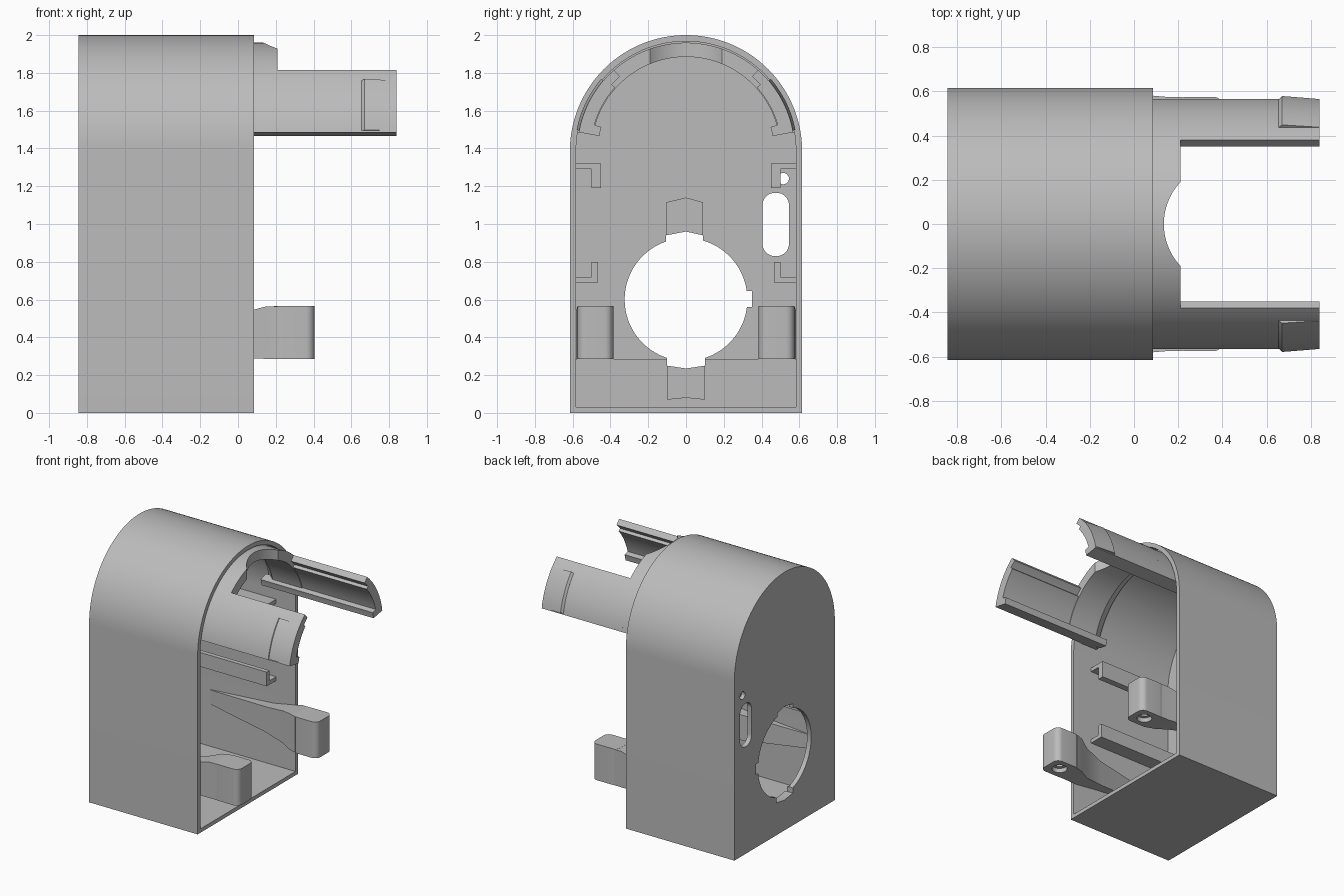
import bpy, bmesh
from math import sin, cos, pi, radians

if "Cube" in bpy.data.objects:
    bpy.data.objects.remove(bpy.data.objects["Cube"], do_unlink=True)

grey = bpy.data.materials.new("plain grey")
grey.use_nodes = True
grey.diffuse_color = (0.5, 0.5, 0.5, 1)
grey.node_tree.nodes["Principled BSDF"].inputs["Base Color"].default_value = (0.5, 0.5, 0.5, 1)


def loft(name, rings):
    """Closed solid through rings of matching 3D points."""
    bm = bmesh.new()
    loops = [[bm.verts.new(p) for p in ring] for ring in rings]
    n = len(loops[0])
    for a, b in zip(loops, loops[1:]):
        for i in range(n):
            j = (i + 1) % n
            bm.faces.new((a[i], a[j], b[j], b[i]))
    bm.faces.new(loops[0])
    bm.faces.new(loops[-1])
    bmesh.ops.recalc_face_normals(bm, faces=bm.faces)
    mesh = bpy.data.meshes.new(name)
    bm.to_mesh(mesh)
    bm.free()
    mesh.materials.append(grey)
    ob = bpy.data.objects.new(name, mesh)
    bpy.context.collection.objects.link(ob)
    return ob


def prism_x(name, yz, x0, x1):
    return loft(name, [[(x, y, z) for y, z in yz] for x in (x0, x1)])


def prism_z(name, xy, z0, z1):
    return loft(name, [[(x, y, z) for x, y in xy] for z in (z0, z1)])


def rect(a0, a1, b0, b1):
    return [(a0, b0), (a1, b0), (a1, b1), (a0, b1)]


def rounded(a0, a1, b0, b1, r, n=8):
    pts = []
    corners = [(a1 - r, b1 - r), (a0 + r, b1 - r), (a0 + r, b0 + r), (a1 - r, b0 + r)]
    for k, (ca, cb) in enumerate(corners):
        for i in range(n + 1):
            t = (k + i / n) * pi / 2
            pts.append((ca + r * cos(t), cb + r * sin(t)))
    return pts


def circle(a, b, r, n=48):
    return [(a + r * cos(2 * pi * i / n), b + r * sin(2 * pi * i / n)) for i in range(n)]


SPRING = 1.385  # height of the arch centre


def arch(r, floor, n=64):
    return [(-r, floor), (r, floor)] + [
        (r * cos(pi * i / n), SPRING + r * sin(pi * i / n)) for i in range(n + 1)]


def sector(name, a0, a1, stations, side=1, n=24):
    """Curved strip round the arch axis; stations are (x, inner r, outer r)."""
    angles = [radians(a0 + (a1 - a0) * i / n) for i in range(n + 1)]
    rings = []
    for x, ri, ro in stations:
        rim = [(ro, t) for t in angles] + [(ri, t) for t in reversed(angles)]
        rings.append([(x, side * r * cos(t), SPRING + r * sin(t)) for r, t in rim])
    return loft(name, rings)


def cut(ob, *cutters):
    bpy.context.view_layer.objects.active = ob
    for c in cutters:
        c.hide_render = True
        mod = ob.modifiers.new("cut", 'BOOLEAN')
        mod.operation = 'DIFFERENCE'
        mod.solver = 'EXACT'
        mod.object = c
        bpy.ops.object.modifier_apply(modifier=mod.name)
        bpy.data.objects.remove(c, do_unlink=True)


BACK, WALL, OPEN = -0.845, -0.81, 0.085


def port_cutters():
    """Round port with its three key notches."""
    return [prism_x("cutter", p, -1, -0.7) for p in (
        circle(0, 0.6, 0.325, 72),
        [(-0.105, 0.7), (0.09, 0.7), (0.09, 0.94), (0, 0.96), (-0.105, 0.94)],
        [(-0.1, 0.5), (0.1, 0.5), (0.1, 0.25), (0, 0.235), (-0.1, 0.25)],
        rect(0.2, 0.35, 0.56, 0.645))]


# Arched housing, open at one end
housing = prism_x("housing", arch(0.615, 0), BACK, OPEN)
cut(housing, prism_x("cutter", arch(0.582, 0.03), WALL, 0.3), *port_cutters(),
    prism_x("cutter", rounded(0.405, 0.545, 0.83, 1.165, 0.065), -1, -0.7),
    prism_x("cutter", circle(0.515, 1.24, 0.03, 24), -1, -0.7))

# Thickened lower panel and key pads on the end wall
panel = prism_x("lower_wall_panel", rect(-0.583, 0.583, 0.025, 0.285), WALL - 0.005, WALL + 0.015)
cut(panel, *port_cutters())
prism_x("upper_key_pad", [(-0.105, 0.94), (0, 0.96), (0.09, 0.94), (0.09, 1.115),
                          (0, 1.14), (-0.105, 1.115)], WALL - 0.005, WALL + 0.03)
prism_x("lower_key_pad", [(-0.1, 0.25), (0, 0.235), (0.1, 0.25), (0.1, 0.07),
                          (0, 0.08), (-0.1, 0.07)], WALL - 0.005, WALL + 0.03)

# Collar inside the arch, scalloped at the crown
collar = sector("collar", 10, 170, [(-0.12, 0.56, 0.575), (-0.04, 0.5, 0.575), (0.21, 0.5, 0.575)], n=72)
cut(collar, prism_z("cutter", circle(0.413, 0, 0.278, 72), 1.7, 2.2))
sector("collar_root", 10, 170, [(-0.12, 0.56, 0.59), (0.03, 0.56, 0.59)], n=72)

for side, label in ((1, "rear"), (-1, "front")):
    # Curved snap arm with lower lip and ramped catch
    sector(label + "_snap_arm", 10, 48.5, [(0.15, 0.528, 0.575), (0.84, 0.528, 0.575)], side)
    sector(label + "_arm_rib", 16, 42, [(0.15, 0.505, 0.53), (0.84, 0.505, 0.53)], side)
    sector(label + "_arm_lip", 10, 16, [(-0.12, 0.466, 0.535), (0.84, 0.466, 0.535)], side, 4)
    sector(label + "_arm_catch", 11, 40.5, [(0.655, 0.56, 0.575), (0.67, 0.56, 0.59),
                                            (0.84, 0.56, 0.576)], side)

    # Corner guide rails
    upper = [(0.59, 1.32), (0.45, 1.32), (0.45, 1.19), (0.5, 1.19), (0.5, 1.29), (0.59, 1.29)]
    lower = [(0.59, 0.69), (0.465, 0.69), (0.465, 0.8), (0.5, 0.8), (0.5, 0.72), (0.59, 0.72)]
    for tag, shape in (("upper", upper), ("lower", lower)):
        prism_x(f"{label}_{tag}_rail", [(side * y, z) for y, z in shape], WALL - 0.005, -0.08)

    # Tapered screw arm growing out of the side wall
    rings = []
    for x, yi, yo, z0, z1 in ((-0.64, 0.575, 0.59, 0.36, 0.47), (-0.1, 0.5, 0.59, 0.31, 0.51),
                              (0.06, 0.46, 0.583, 0.29, 0.54), (0.15, 0.41, 0.575, 0.286, 0.564),
                              (0.22, 0.386, 0.574, 0.286, 0.564)):
        rings.append([(x, side * y, z) for y, z in rect(yi, yo, z0, z1)])
    loft(label + "_screw_arm", rings)

    # Screw boss with a stepped hole underneath
    boss = prism_z(label + "_screw_boss",
                   [(x, side * y) for x, y in rounded(0.19, 0.405, 0.385, 0.575, 0.045)], 0.285, 0.565)
    cut(boss, prism_z("cutter", circle(0.305, side * 0.48, 0.055, 32), 0.2, 0.32),
        prism_z("cutter", circle(0.305, side * 0.48, 0.03, 32), 0.2, 0.46))

# Smooth curved walls, keep edges crisp
bpy.ops.object.select_all(action='DESELECT')
for ob in bpy.context.collection.objects:
    if ob.type == 'MESH' and grey.name in ob.data.materials:
        ob.select_set(True)
        bpy.context.view_layer.objects.active = ob
bpy.ops.object.shade_smooth_by_angle(angle=radians(25))
